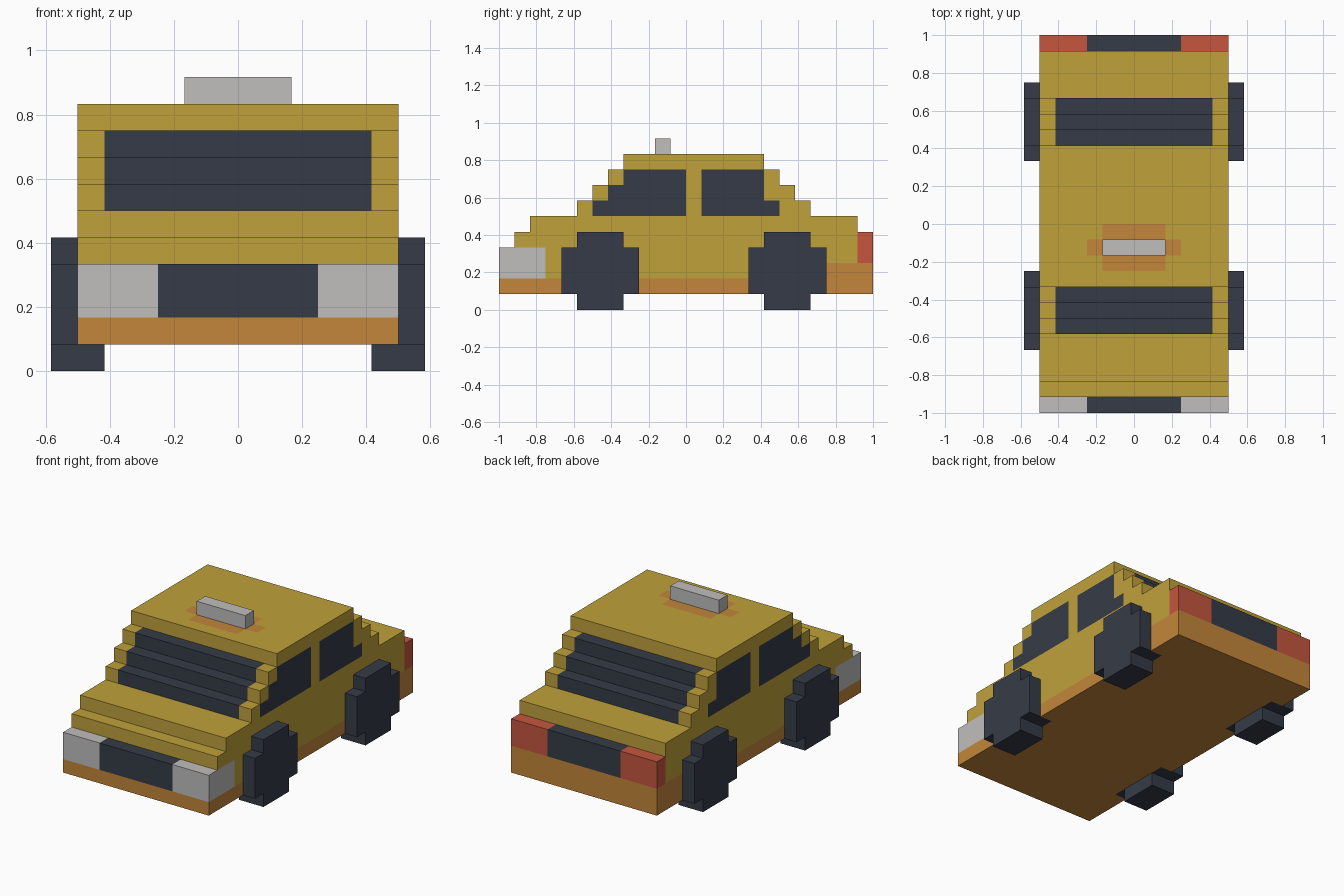
import bpy, bmesh
from mathutils import Vector

U = 1 / 12  # one block

cube = bpy.data.objects.get("Cube")
if cube:
    bpy.data.objects.remove(cube, do_unlink=True)


def material(name, rgb):
    lin = [((c / 255 + 0.055) / 1.055) ** 2.4 for c in rgb]
    m = bpy.data.materials.new(name)
    m.use_nodes = True
    m.diffuse_color = (*lin, 1)
    bsdf = m.node_tree.nodes["Principled BSDF"]
    bsdf.inputs["Base Color"].default_value = (*lin, 1)
    bsdf.inputs["Roughness"].default_value = 0.9
    return m


YELLOW, ORANGE, DARK, GREY, RED = range(5)
MATS = [material("yellow_paint", (192, 161, 59)),
        material("orange_trim", (195, 134, 58)),
        material("dark_slate", (53, 59, 71)),
        material("light_grey", (193, 190, 190)),
        material("red_lamp", (197, 86, 62))]


def finish(name, bm, mats):
    """Turn block units into a scaled mesh object."""
    bmesh.ops.remove_doubles(bm, verts=bm.verts, dist=0.001)
    bmesh.ops.recalc_face_normals(bm, faces=bm.faces)
    bmesh.ops.scale(bm, vec=(U, U, U), verts=bm.verts)
    me = bpy.data.meshes.new(name)
    bm.to_mesh(me)
    bm.free()
    for m in mats:
        me.materials.append(m)
    ob = bpy.data.objects.new(name, me)
    bpy.context.collection.objects.link(ob)
    return ob


def prism(name, profile, x0, x1, mat):
    """Extrude a (y, z) profile from x0 to x1."""
    bm = bmesh.new()
    face = bm.faces.new([bm.verts.new((x0, y, z)) for y, z in profile])
    ext = bmesh.ops.extrude_face_region(bm, geom=[face])
    moved = [v for v in ext["geom"] if isinstance(v, bmesh.types.BMVert)]
    bmesh.ops.translate(bm, vec=(x1 - x0, 0, 0), verts=moved)
    return finish(name, bm, [MATS[mat]])


# wheel positions along y (block units)
WHEELS = {"front": -5.5, "rear": 6.5}


def paint(c, d):
    """Colour of a body face from its centre and direction."""
    x, y, z = abs(c.x), c.y, c.z
    side = d.x != 0
    if d.z < 0:  # underside, with the wheel blocks set into it
        in_wheel = any(abs(y - w) < 2.5 for w in WHEELS.values())
        return DARK if x > 5 and in_wheel else ORANGE
    if z < 2 or (y > 9 and z < 3):  # sills and bumpers
        return ORANGE
    if y < -9 and z <= 4:  # headlights and grille
        return GREY if x > 3 else DARK
    if y > 11 and z <= 5:  # tail lights
        return RED if x > 3 else DARK
    if side and 6 < z < 9:  # side windows
        front = int(z) - 12 < y < 0
        back = 1 < y < (6 if z < 7 else 5)
        return DARK if front or back else YELLOW
    if not side and 6 < z <= 9 and x < 5:  # stepped windscreens
        return DARK
    if z == 10 and ((x < 2 and -3 < y < 0) or (x < 3 and -2 < y < -1)):
        return ORANGE  # glow around the roof sign
    return YELLOW


# Body: block layers from z = 1 up, each with its y start and end
LAYERS = [(-12, 12), (-12, 12), (-12, 12), (-11, 12), (-10, 11),
          (-7, 8), (-6, 7), (-5, 6), (-4, 5)]
cells = {(x, y, z) for z, (y0, y1) in enumerate(LAYERS, 1)
         for y in range(y0, y1) for x in range(-6, 6)}
DIRS = [Vector(d) for d in ((1, 0, 0), (-1, 0, 0), (0, 1, 0),
                            (0, -1, 0), (0, 0, 1), (0, 0, -1))]
bm = bmesh.new()
for cell in sorted(cells):
    for d in DIRS:
        if tuple(int(a + b) for a, b in zip(cell, d)) in cells:
            continue
        c = Vector(cell) + Vector((0.5, 0.5, 0.5)) + d / 2
        t, b = d.zxy / 2, d.yzx / 2
        f = bm.faces.new([bm.verts.new(c + p) for p in (t + b, t - b, -t - b, b - t)])
        f.material_index = paint(c, d)
finish("car_body", bm, MATS)

# Wheels: stepped cross shape, two blocks wide
CROSS = [(-1.5, 0), (1.5, 0), (1.5, 1), (2.5, 1), (2.5, 4), (1.5, 4),
         (1.5, 5), (-1.5, 5), (-1.5, 4), (-2.5, 4), (-2.5, 1), (-1.5, 1)]
for end, yc in WHEELS.items():
    for side, s in (("left", 1), ("right", -1)):
        prism(f"{end}_{side}_wheel", [(y + yc, z) for y, z in CROSS], 5 * s, 7 * s, DARK)

# Roof sign
prism("roof_sign", [(-2, 10), (-1, 10), (-1, 11), (-2, 11)], -2, 2, GREY)
